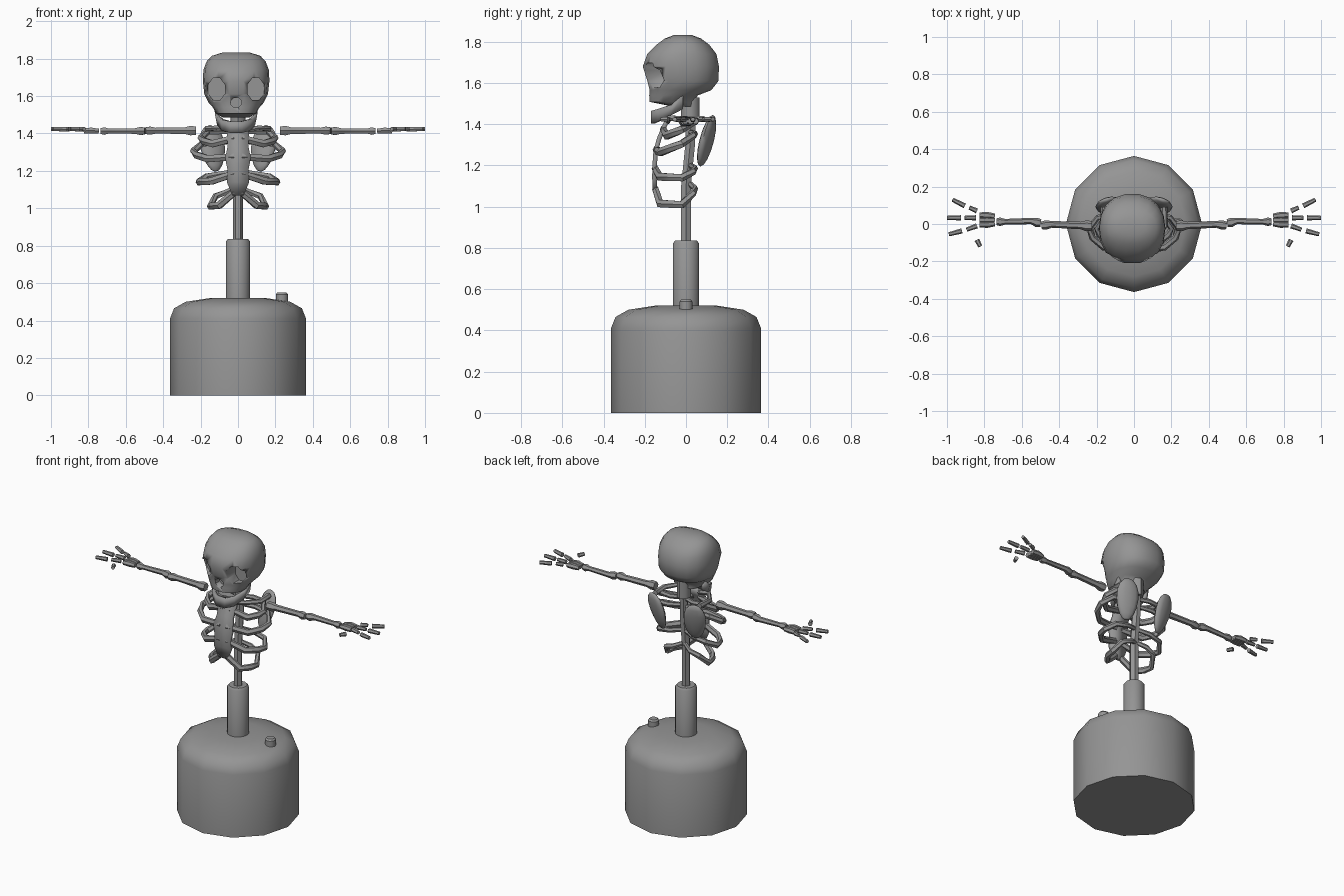
import bpy, bmesh, math
from mathutils import Vector

if "Cube" in bpy.data.objects:
    bpy.data.objects.remove(bpy.data.objects["Cube"])

grey = bpy.data.materials.new("plain_grey")
grey.diffuse_color = (0.3, 0.3, 0.3, 1)
grey.use_nodes = True
grey.node_tree.nodes["Principled BSDF"].inputs["Base Color"].default_value = grey.diffuse_color


def finish(name, bm, angle=45):
    """Turn a bmesh into a named, shaded object."""
    bmesh.ops.recalc_face_normals(bm, faces=bm.faces)
    me = bpy.data.meshes.new(name)
    bm.to_mesh(me)
    bm.free()
    me.materials.append(grey)
    ob = bpy.data.objects.new(name, me)
    bpy.context.collection.objects.link(ob)
    bpy.ops.object.select_all(action='DESELECT')
    ob.select_set(True)
    bpy.context.view_layer.objects.active = ob
    bpy.ops.object.shade_smooth_by_angle(angle=math.radians(angle))
    return ob


def loft(name, rings, angle=45):
    """Skin a list of equal-length point rings and cap both ends."""
    bm = bmesh.new()
    vs = [[bm.verts.new(p) for p in r] for r in rings]
    n = len(vs[0])
    for a, b in zip(vs, vs[1:]):
        for i in range(n):
            bm.faces.new((a[i], a[(i + 1) % n], b[(i + 1) % n], b[i]))
    bm.faces.new(vs[0])
    bm.faces.new(vs[-1])
    return finish(name, bm, angle)


def lathe(name, profile, n, centre=(0, 0)):
    """Turned solid from (radius, height) pairs."""
    return loft(name, [[(centre[0] + r * math.cos(2 * math.pi * i / n),
                         centre[1] + r * math.sin(2 * math.pi * i / n), z)
                        for i in range(n)] for r, z in profile], 40)


def tube(name, pts, radii, n=6, up=(0, 0, 1), flat=1.0):
    """Tube along a path; flat scales the sideways thickness."""
    pts = [Vector(p) for p in pts]
    if not isinstance(radii, (list, tuple)):
        radii = [radii] * len(pts)
    rings = []
    for i, p in enumerate(pts):
        t = (pts[min(i + 1, len(pts) - 1)] - pts[max(i - 1, 0)]).normalized()
        u = t.cross(Vector(up)).normalized()
        v = u.cross(t)
        rings.append([p + radii[i] * (u * math.cos(a) * flat + v * math.sin(a))
                      for a in (2 * math.pi * k / n for k in range(n))])
    return loft(name, rings)


def ribbon(name, pairs, thick):
    """Strip between paired edge points, thickened."""
    bm = bmesh.new()
    vs = [[bm.verts.new(p) for p in pr] for pr in pairs]
    for a, b in zip(vs, vs[1:]):
        bm.faces.new((a[0], a[1], b[1], b[0]))
    ob = finish(name, bm)
    m = ob.modifiers.new("thickness", 'SOLIDIFY')
    m.thickness, m.offset = thick, 0
    return ob


# Base, post and button
lathe("base", [(0.364, 0), (0.364, 0.41), (0.342, 0.465), (0.28, 0.50),
               (0.15, 0.52), (0.03, 0.52)], 12)
lathe("post", [(0.065, 0.50), (0.065, 0.822), (0.055, 0.835)], 14)
lathe("button", [(0.033, 0.49), (0.033, 0.54), (0.024, 0.55)], 10, (0.235, 0))

# Spine and neck
tube("spine", [(0, 0, 0.82), (0, 0, 1.1), (0, 0.02, 1.3), (0, 0.025, 1.53)],
     0.027, 6, (0, 1, 0))
tube("neck", [(0, 0.02, 1.42), (0, 0.02, 1.53)], 0.045, 8, (0, 1, 0), 0.9)

# Skull: rounded rings of (height, half width, front y, back y)
HX = -0.01
levels = [(1.485, 0.07, -0.06, 0.035), (1.508, 0.108, -0.178, 0.035),
          (1.54, 0.125, -0.18, 0.06), (1.565, 0.148, -0.178, 0.125),
          (1.61, 0.17, -0.19, 0.16), (1.68, 0.178, -0.212, 0.162),
          (1.74, 0.175, -0.19, 0.15), (1.785, 0.158, -0.145, 0.115),
          (1.815, 0.13, -0.105, 0.075), (1.832, 0.075, -0.06, 0.03)]
rings = []
for z, w, y0, y1 in levels:
    ring = []
    for k in range(18):
        a = 2 * math.pi * k / 18
        c, s = math.cos(a), math.sin(a)
        ring.append((HX + w * math.copysign(abs(c) ** 0.88, c),
                     (y0 + y1) / 2 + (y1 - y0) / 2 * math.copysign(abs(s) ** 0.88, s), z))
    rings.append(ring)
skull = loft("skull", rings, 50)

# Eye sockets and nose hole, cut into the face
for x, z, rx, rz, depth in ((-0.105, 1.637, 0.048, 0.064, -0.10),
                            (0.105, 1.637, 0.048, 0.064, -0.10),
                            (0, 1.565, 0.03, 0.028, -0.135)):
    hole = loft("socket_cutter", [[(HX + x + rx * math.cos(math.pi * (k + 0.5) / 4),
                                    y, z + rz * math.sin(math.pi * (k + 0.5) / 4))
                                   for k in range(8)] for y in (-0.3, depth)])
    hole.hide_render = True
    m = skull.modifiers.new("socket", 'BOOLEAN')
    m.operation, m.solver, m.object = 'DIFFERENCE', 'EXACT', hole
    bpy.context.view_layer.objects.active = skull
    bpy.ops.object.modifier_apply(modifier=m.name)
    bpy.data.objects.remove(hole)

# Lower jaw: a U-shaped band of (x, y, top, bottom)
half = [(0.108, -0.015, 1.545, 1.475), (0.102, -0.07, 1.495, 1.445),
        (0.075, -0.13, 1.475, 1.415), (0.03, -0.16, 1.465, 1.403)]
band = half + [(-x, y, t, b) for x, y, t, b in reversed(half)]
ribbon("jaw", [((HX + x, y, t), (HX + x * 0.9, y, b)) for x, y, t, b in band], 0.02)

# Breastbone: (height, half width, y)
ribbon("breastbone", [((-w, y, z), (w, y, z)) for z, w, y in
                      ((1.43, 0.055, -0.085), (1.39, 0.06, -0.105), (1.33, 0.055, -0.13),
                       (1.27, 0.068, -0.147), (1.2, 0.055, -0.152),
                       (1.14, 0.06, -0.153), (1.07, 0.03, -0.15))], 0.022)

# Ribs: width, heights at spine, back, side, front corner, breastbone, and front y
ribs = [(0.20, 1.41, 1.41, 1.375, 1.345, 1.375, -0.11),
        (0.24, 1.36, 1.345, 1.305, 1.265, 1.275, -0.145),
        (0.21, 1.20, 1.17, 1.14, 1.145, 1.185, -0.15),
        (0.15, 1.11, 1.065, 1.01, 1.015, 1.085, -0.148)]

for side, s in (("right", 1), ("left", -1)):
    for i, (w, zs, zb, zm, zf, zn, yf) in enumerate(ribs):
        path = [(0.01, 0.02, zs), (0.4 * w, 0.045, (zs + zb) / 2), (0.8 * w, 0.035, zb),
                (w, -0.02, zm), (0.93 * w, yf * 0.5, (zm + zf) / 2),
                (0.68 * w, yf * 0.85, zf), (0.02, yf, zn)]
        tube(f"{side}_rib_{i + 1}", [(s * x, y, z) for x, y, z in path],
             [0.014, 0.016, 0.018, 0.02, 0.021, 0.022, 0.02], 6, flat=0.85)

    # Collar bone
    tube(f"{side}_collar_bone", [(s * 0.03, -0.09, 1.415), (s * 0.11, -0.08, 1.43),
                                 (s * 0.165, -0.01, 1.425), (s * 0.16, 0.09, 1.425)],
         [0.016, 0.014, 0.016, 0.018])

    # Shoulder blade: a flattened, leaning oval
    bm = bmesh.new()
    bmesh.ops.create_uvsphere(bm, u_segments=12, v_segments=8, radius=1)
    for v in bm.verts:
        x, y, z = v.co
        v.co = (s * (0.135 + x * (0.066 + 0.012 * z) + 0.015 * z),
                0.10 + y * 0.03 + 0.03 * z - 0.02 * x, 1.32 + z * 0.125)
    finish(f"{side}_shoulder_blade", bm, 60)

    # Upper arm and forearm with knobbly ends
    tube(f"{side}_upper_arm",
         [(s * x, y, 1.415) for x, y in ((0.225, -0.01), (0.255, -0.01), (0.285, -0.008),
                                         (0.44, -0.002), (0.47, -0.005), (0.495, -0.008))],
         [0.026, 0.029, 0.02, 0.018, 0.025, 0.02])
    tube(f"{side}_forearm",
         [(s * x, y, 1.413) for x, y in ((0.498, 0.005), (0.52, 0.008), (0.55, 0.016),
                                         (0.69, 0.012), (0.715, 0.012), (0.735, 0.012))],
         [0.02, 0.025, 0.017, 0.015, 0.023, 0.018])

    # Wrist bones
    for j, y in enumerate((-0.003, 0.022, 0.047)):
        tube(f"{side}_wrist_bone_{j + 1}",
             [(s * 0.745, y * 0.8 + 0.004, 1.413), (s * 0.785, y, 1.416),
              (s * 0.825, y, 1.414)], [0.014, 0.018, 0.015])

    # Finger bones, each a short separate segment
    for j, (x0, y0, x1, y1) in enumerate((
            (0.84, 0.07, 0.88, 0.088), (0.905, 0.097, 0.97, 0.13),
            (0.845, 0.033, 0.905, 0.033), (0.925, 0.033, 1.0, 0.033),
            (0.84, -0.01, 0.895, -0.03), (0.92, -0.037, 0.99, -0.055),
            (0.84, -0.085, 0.822, -0.12))):
        tube(f"{side}_finger_bone_{j + 1}",
             [(s * x0, y0, 1.422), (s * x1, y1, 1.424)], [0.014, 0.011])
